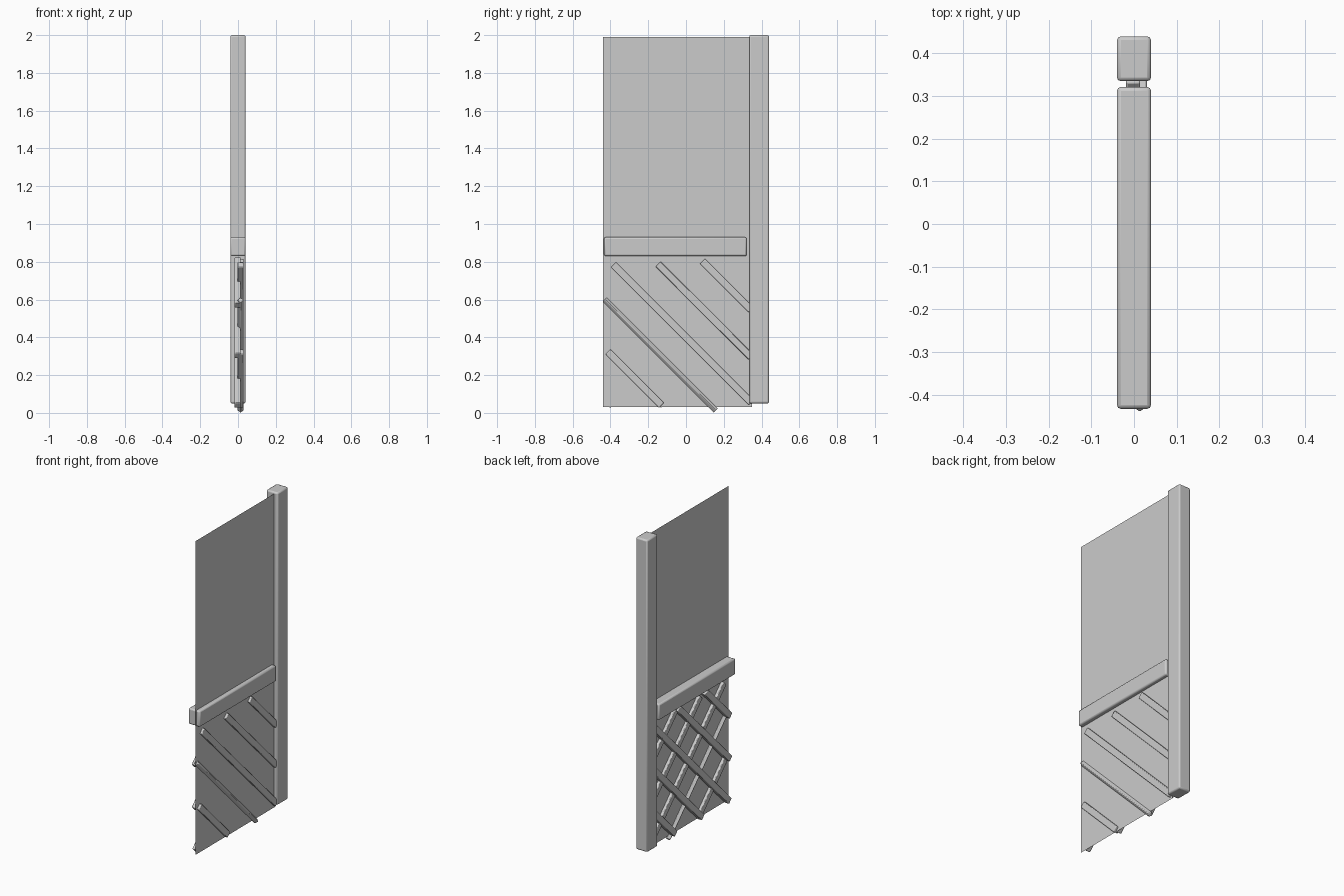
import bpy
from math import radians, sqrt
from mathutils import Matrix, Vector

cube = bpy.data.objects.get("Cube")
if cube:
    bpy.data.objects.remove(cube, do_unlink=True)

grey = bpy.data.materials.new("plain grey")
grey.use_nodes = True
COLOUR = (0.6, 0.6, 0.6, 1)
grey.diffuse_color = COLOUR
grey.node_tree.nodes["Principled BSDF"].inputs["Base Color"].default_value = COLOUR


def box(name, centre, size, bevel, tilt=0, roll=0):
    """Bevelled bar, long along y; tilt turns it in the panel, roll about its length."""
    bpy.ops.mesh.primitive_cube_add(size=1)
    ob = bpy.context.object
    ob.name = name
    ob.data.transform(Matrix.Diagonal((*size, 1)))
    ob.data.transform(Matrix.Rotation(radians(roll), 4, "Y"))
    ob.data.transform(Matrix.Rotation(radians(tilt), 4, "X"))
    ob.location = centre
    ob.data.materials.append(grey)
    mod = ob.modifiers.new("rounded edges", "BEVEL")
    mod.width = bevel
    mod.segments = 2
    bpy.ops.object.shade_smooth_by_angle(angle=radians(35))
    return ob


def strip(name, x, c, y0, y1, slope, thick=0.033, wide=0.038, roll=0):
    """Diagonal lattice strip on the line z = c + slope * y."""
    mid = (y0 + y1) / 2
    box(name, Vector((x, mid, c + slope * mid)),
        (thick, (y1 - y0) * sqrt(2), wide), 0.004, 45 * slope, roll)


# Frame
box("post", (0, 0.3875, 1.025), (0.08, 0.105, 1.95), 0.009)
box("rail", (0, -0.056, 0.88), (0.08, 0.755, 0.1), 0.009)

# Thin backing sheet
bpy.ops.mesh.primitive_plane_add(size=1, rotation=(0, radians(90), 0),
                                 location=(0.015, -0.045, 1.01))
sheet = bpy.context.object
sheet.name = "backing_sheet"
sheet.scale = (1.96, 0.79, 1)
sheet.data.materials.append(grey)

# Lattice strips falling towards the post
falling = [(0.89, 0.087, 0.345), (0.64, -0.148, 0.345),
           (0.40, -0.384, 0.345), (-0.09, -0.413, -0.13)]
for i, (c, y0, y1) in enumerate(falling):
    strip(f"falling_strip_{i + 1}", 0.0135, c, y0, y1, -1)
strip("falling_strip_turned", 0.0135, 0.17, -0.43, 0.158, -1, 0.024, 0.024, 45)

# Lattice strips rising towards the post, on the other side of the sheet
for i in range(5):
    c = 0.99 - 0.268 * i
    y0 = max(-0.42, 0.04 - c)
    y1 = min(0.345, 0.81 - c)
    strip(f"rising_strip_{i + 1}", -0.002, c, y0, y1, 1)
